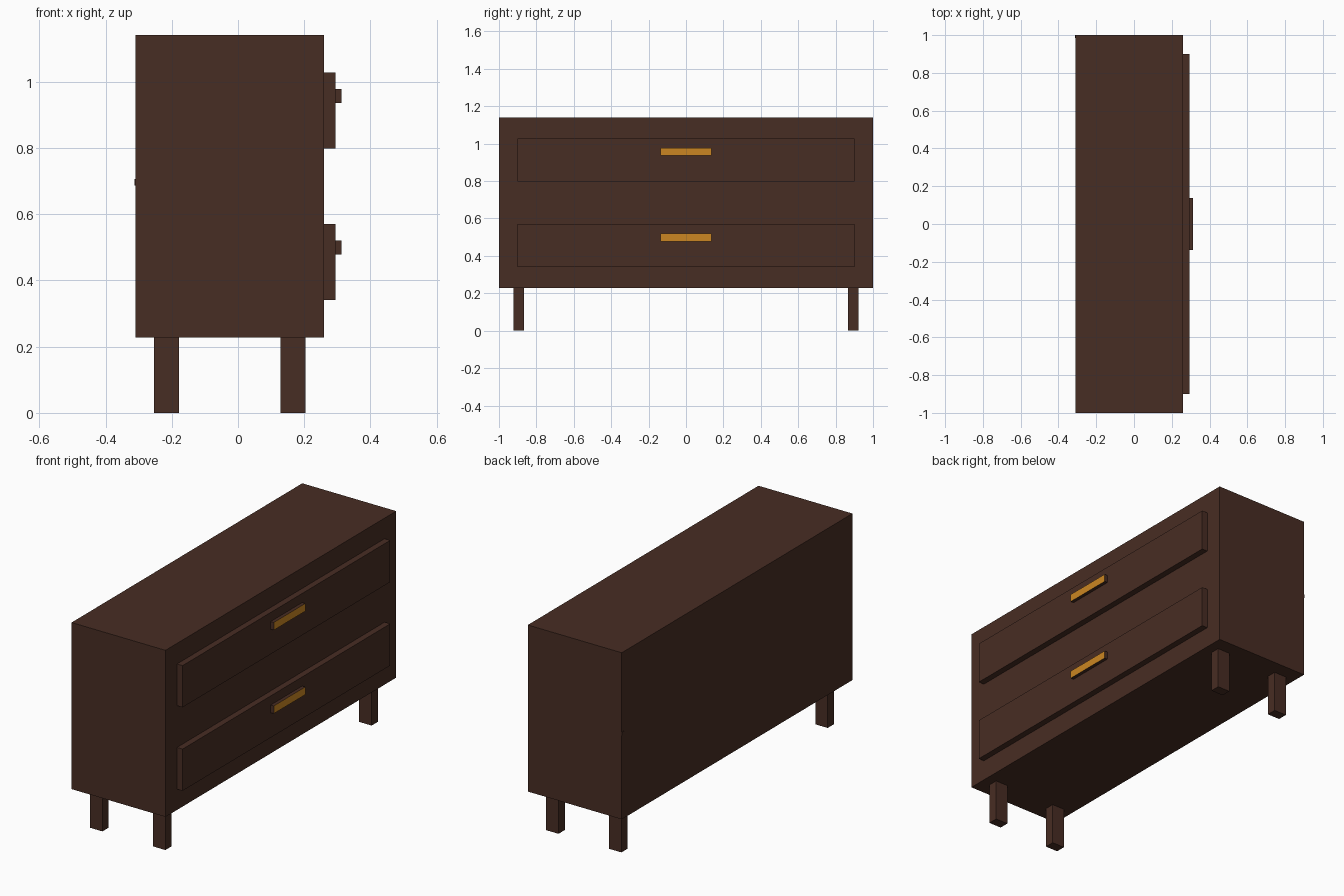
import bpy, bmesh
from mathutils import Vector

if "Cube" in bpy.data.objects:
    bpy.data.objects.remove(bpy.data.objects["Cube"])


def material(name, rgb):
    m = bpy.data.materials.new(name)
    m.diffuse_color = (*rgb, 1.0)
    m.use_nodes = True
    m.node_tree.nodes["Principled BSDF"].inputs["Base Color"].default_value = m.diffuse_color
    return m


wood = material("dark_brown_wood", (0.064, 0.026, 0.017))
gold = material("gold", (0.60, 0.24, 0.016))


def box(name, x, y, z, mats=(wood,)):
    """Box from (min, max) ranges along each axis."""
    bm = bmesh.new()
    bmesh.ops.create_cube(bm, size=1.0)
    for v in bm.verts:
        v.co = Vector(((r[0] + r[1]) / 2 + c * (r[1] - r[0]))
                      for c, r in zip(v.co, (x, y, z)))
    bm.normal_update()
    # a second material goes on the face pointing to +x
    if len(mats) > 1:
        for f in bm.faces:
            if f.normal.x > 0.9:
                f.material_index = 1
    mesh = bpy.data.meshes.new(name)
    bm.to_mesh(mesh)
    bm.free()
    for m in mats:
        mesh.materials.append(m)
    ob = bpy.data.objects.new(name, mesh)
    bpy.context.collection.objects.link(ob)
    return ob


# Cabinet body
box("cabinet_body", (-0.31, 0.26), (-1.0, 1.0), (0.227, 1.141))

# Small catch on the back corner
box("back_catch", (-0.313, -0.309), (0.985, 1.0), (0.687, 0.706))

# Two drawer fronts with gold-faced handles
for label, z in (("lower", 0.341), ("upper", 0.799)):
    box(label + "_drawer", (0.255, 0.294), (-0.90, 0.90), (z, z + 0.229))
    box(label + "_handle", (0.29, 0.313), (-0.137, 0.137),
        (z + 0.137, z + 0.179), (wood, gold))

# Four square legs
for row, x in (("rear", (-0.253, -0.178)), ("front", (0.129, 0.204))):
    for side, s in (("left", -1), ("right", 1)):
        box(f"{row}_{side}_leg", x, sorted((s * 0.867, s * 0.921)), (0.0, 0.23))
